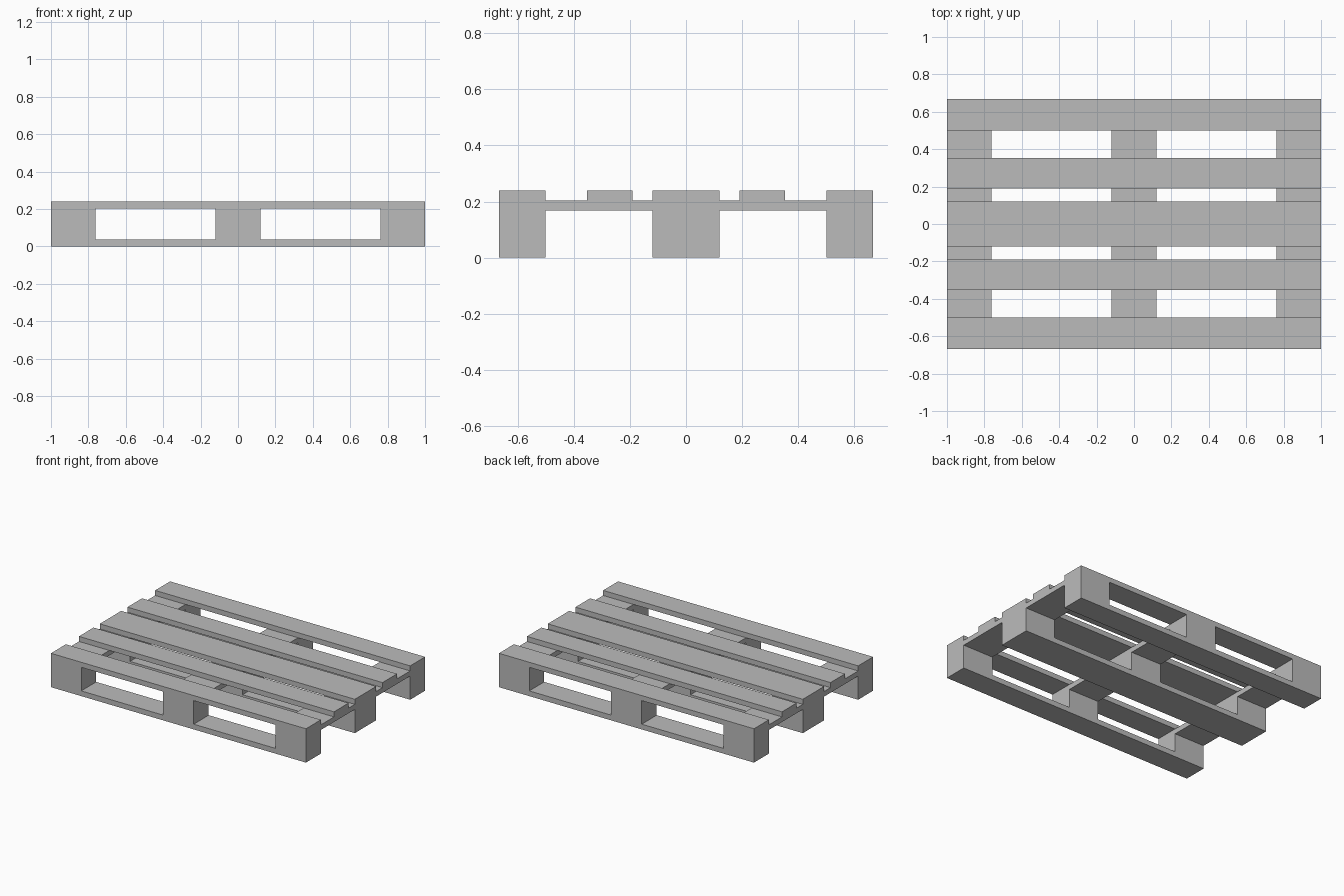
import bpy

cube = bpy.data.objects.get("Cube")
if cube:
    bpy.data.objects.remove(cube, do_unlink=True)

# Single plain grey for all timber
grey = bpy.data.materials.new("timber_grey")
grey.use_nodes = True
colour = (0.5, 0.5, 0.5, 1)
grey.diffuse_color = colour
grey.node_tree.nodes["Principled BSDF"].inputs["Base Color"].default_value = colour


def board(name, x, y, z):
    """Box spanning the given (min, max) range on each axis."""
    spans = (x, y, z)
    bpy.ops.mesh.primitive_cube_add(size=1, location=[(a + b) / 2 for a, b in spans])
    obj = bpy.context.object
    obj.name = name
    obj.scale = [b - a for a, b in spans]
    bpy.ops.object.transform_apply(location=False, rotation=False, scale=True)
    obj.data.materials.append(grey)


# Layer heights, bottom to top
BASE, BLOCK, STRINGER, DECK = 0.037, 0.168, 0.204, 0.24
FULL = (-1, 1)
HALF_DEPTH = 0.667

columns = {"right": (-1, -0.762), "middle": (-0.12, 0.12), "left": (0.762, 1)}
rows = {"front": (-HALF_DEPTH, -0.5), "centre": (-0.12, 0.12), "back": (0.5, HALF_DEPTH)}
inner_rows = {"front_inner": (-0.353, -0.19), "back_inner": (0.19, 0.353)}

# Skids along the ground, with a block under each crossing
for row, y in rows.items():
    board(f"{row}_bottom_board", FULL, y, (0, BASE))
    for column, x in columns.items():
        board(f"{row}_{column}_block", x, y, (BASE, BLOCK))

# Stringers running front to back
for column, x in columns.items():
    board(f"{column}_stringer", x, (-HALF_DEPTH, HALF_DEPTH), (BLOCK, STRINGER))

# Deck boards running side to side
for row, y in {**rows, **inner_rows}.items():
    board(f"{row}_deck_board", FULL, y, (STRINGER, DECK))
